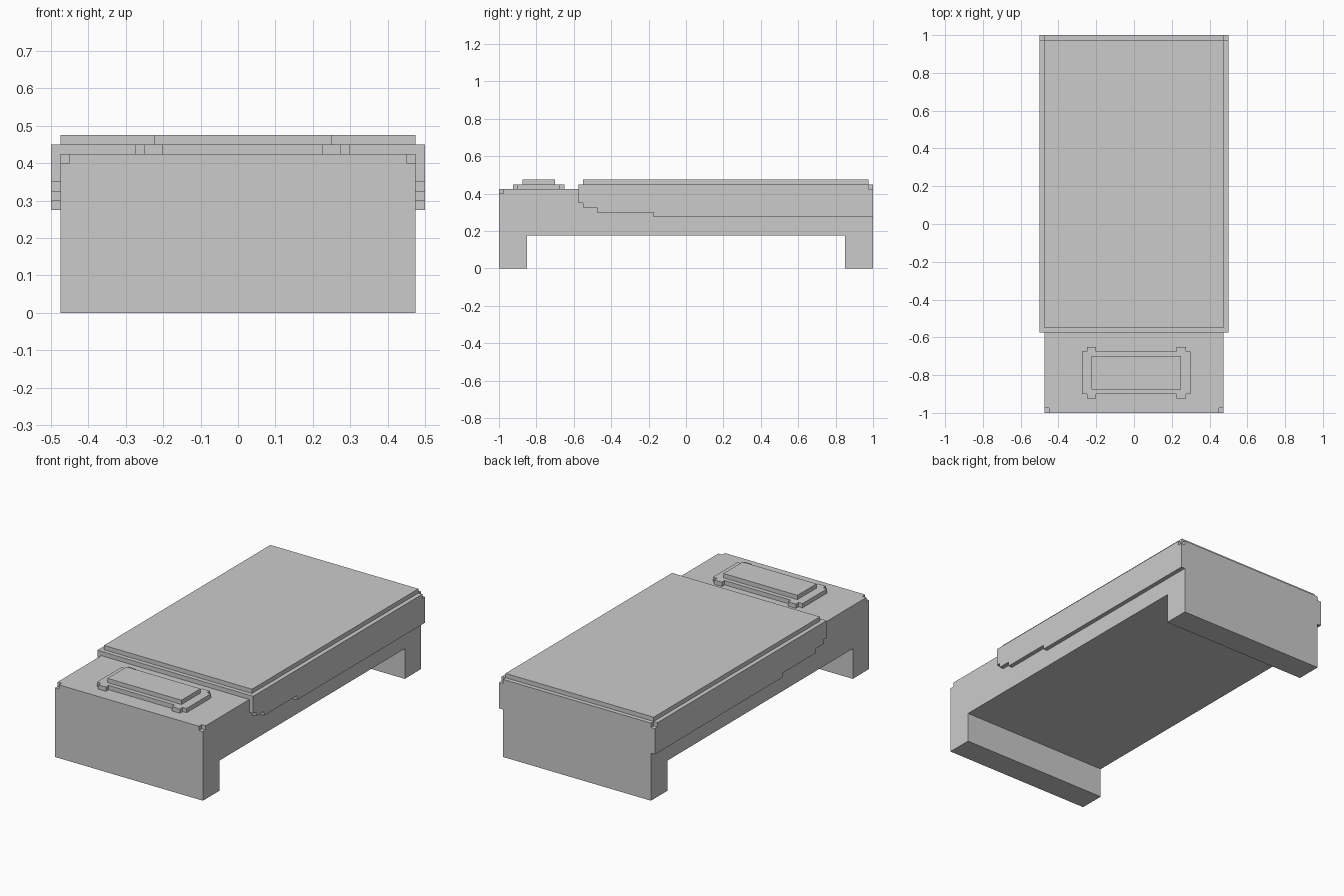
import bpy
import bmesh
from mathutils import Vector

U = 0.025  # modelling unit

default = bpy.data.objects.get("Cube")
if default:
    bpy.data.objects.remove(default, do_unlink=True)

grey = bpy.data.materials.new("plain grey")
grey.use_nodes = True
colour = (0.6, 0.6, 0.6, 1)
grey.diffuse_color = colour
grey.node_tree.nodes["Principled BSDF"].inputs["Base Color"].default_value = colour


def prism(name, outline, start, end, axis):
    """Extrude an outline (in units) along x or z."""
    bm = bmesh.new()
    if axis == "x":
        points = [Vector((start, a, b)) for a, b in outline]
        step = Vector((end - start, 0, 0))
    else:
        points = [Vector((a, b, start)) for a, b in outline]
        step = Vector((0, 0, end - start))
    face = bm.faces.new([bm.verts.new(p * U) for p in points])
    result = bmesh.ops.extrude_face_region(bm, geom=[face])
    moved = [v for v in result["geom"] if isinstance(v, bmesh.types.BMVert)]
    bmesh.ops.translate(bm, verts=moved, vec=step * U)
    bmesh.ops.recalc_face_normals(bm, faces=bm.faces)
    mesh = bpy.data.meshes.new(name)
    bm.to_mesh(mesh)
    bm.free()
    mesh.materials.append(grey)
    obj = bpy.data.objects.new(name, mesh)
    bpy.context.collection.objects.link(obj)
    return obj


def box(name, x0, x1, y0, y1, z0, z1):
    return prism(name, [(x0, y0), (x1, y0), (x1, y1), (x0, y1)], z0, z1, "z")


# Bed frame with a full-width leg panel at each end
frame = prism("bed_frame", [(-40, 0), (-34, 0), (-34, 7), (34, 7), (34, 0),
                            (40, 0), (40, 17), (-40, 17)], -19, 19, "x")

# Small notches in the front top corners
for side, x in (("left", 18), ("right", -20)):
    cutter = box(side + "_notch_cutter", x, x + 2, -41, -39, 16, 18)
    if side == "left":
        cutter.location.x = 0
    cutter.hide_render = True
    cutter.hide_viewport = True
    cut = frame.modifiers.new(side + "_notch", "BOOLEAN")
    cut.operation = "DIFFERENCE"
    cut.object = cutter

# Blanket: stepped hanging sides, a middle sheet and a raised top
flap = [(-23, 18), (-23, 14), (-22, 14), (-22, 13), (-19, 13), (-19, 12),
        (-7, 12), (-7, 11), (40, 11), (40, 17), (39, 17), (39, 18)]
prism("left_blanket_side", flap, 19, 20, "x")
prism("right_blanket_side", flap, -20, -19, "x")
box("blanket_sheet", -19, 19, -23, 40, 17, 18)
box("blanket_top", -19, 19, -22, 39, 18, 19)

# Pillow: tabbed base outline mirrored front to back, with a raised centre
front_edge = [(-11, -36), (-10, -36), (-10, -37), (-8, -37), (-8, -36),
              (9, -36), (9, -37), (11, -37), (11, -36), (12, -36)]
back_edge = [(x, -63 - y) for x, y in reversed(front_edge)]
prism("pillow_base", front_edge + back_edge, 17, 18, "z")
box("pillow_top", -9, 10, -35, -28, 18, 19)
